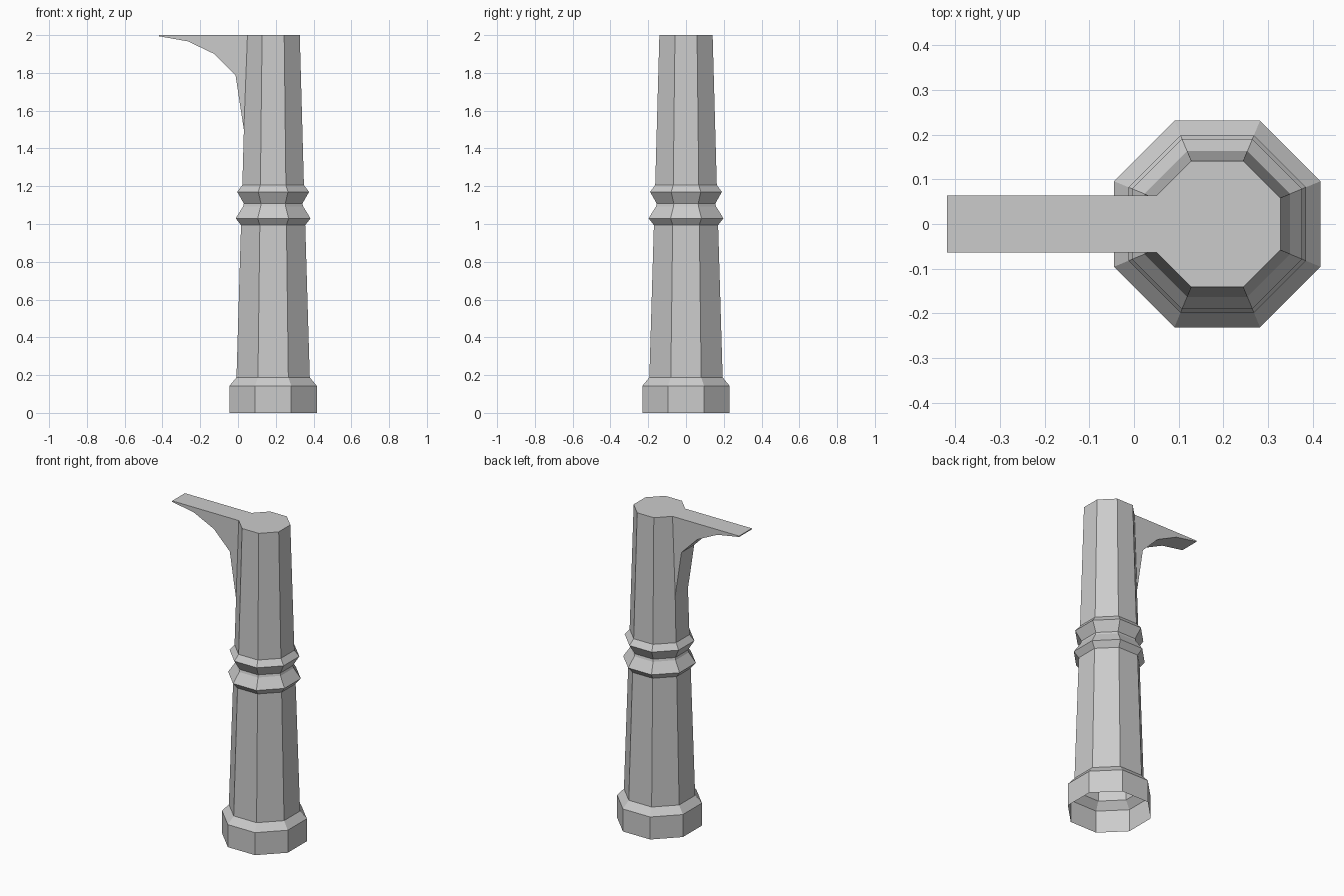
import bpy, bmesh, math

if "Cube" in bpy.data.objects:
    bpy.data.objects.remove(bpy.data.objects["Cube"])

CX = 0.186  # column axis


def finish(bm, name, outward):
    # orient all faces away from a point inside the part
    bm.normal_update()
    bmesh.ops.recalc_face_normals(bm, faces=bm.faces)
    bm.normal_update()
    if outward(bm):
        bmesh.ops.reverse_faces(bm, faces=bm.faces)
    mesh = bpy.data.meshes.new(name)
    bm.to_mesh(mesh)
    bm.free()
    obj = bpy.data.objects.new(name, mesh)
    bpy.context.collection.objects.link(obj)
    return obj


def top_points_down(bm):
    top = max(bm.faces, key=lambda f: f.calc_center_median().z)
    return top.normal.z < 0


# Octagonal column: (height, distance from axis to flat side), open underneath
profile = [(0, .231), (.143, .231), (.188, .194), (.994, .17), (1.03, .198),
           (1.093, .159), (1.108, .155), (1.17, .19), (1.206, .163), (2, .141)]
bm = bmesh.new()
rings = []
for z, flat in profile:
    r = flat / math.cos(math.pi / 8)
    angles = [(i + .5) * math.pi / 4 for i in range(8)]
    rings.append([bm.verts.new((CX + r * math.cos(a), r * math.sin(a), z)) for a in angles])
for lo, hi in zip(rings, rings[1:]):
    for i in range(8):
        j = (i + 1) % 8
        bm.faces.new((lo[i], lo[j], hi[j], hi[i]))
bm.faces.new(rings[-1])
finish(bm, "column", top_points_down)

# Curved bracket: side outline (x, z), open where it joins the column
outline = [(.05, 2), (-.418, 2), (-.418, 1.994), (-.265, 1.967), (-.125, 1.9),
           (-.013, 1.787), (.031, 1.5)]
bm = bmesh.new()
front = [bm.verts.new((x, -.064, z)) for x, z in outline]
back = [bm.verts.new((x, .064, z)) for x, z in outline]
bm.faces.new(front)
bm.faces.new(back[::-1])
for i in range(len(outline) - 1):
    bm.faces.new((front[i], back[i], back[i + 1], front[i + 1]))
finish(bm, "bracket", top_points_down)
